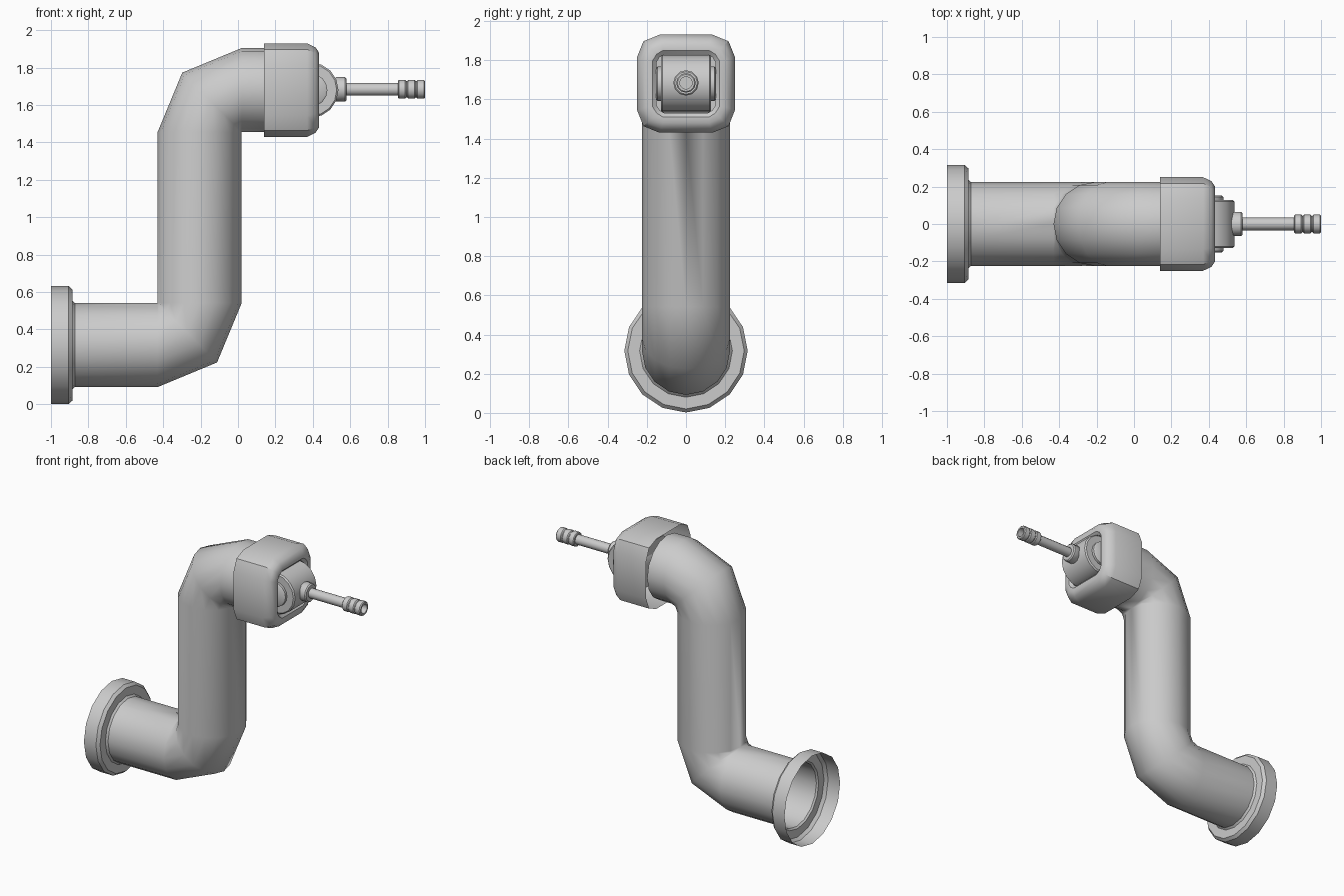
import bpy, bmesh
from math import sin, cos, pi, radians
from mathutils import Vector

if "Cube" in bpy.data.objects:
    bpy.data.objects.remove(bpy.data.objects["Cube"])

HEAD_Z = 1.68
BASE_Z = 0.317
R = 0.225


def loft(name, rings, caps=(False, False), angle=40):
    """Skin a list of equal-length closed rings."""
    bm = bmesh.new()
    rows = [[bm.verts.new(p) for p in ring] for ring in rings]
    n = len(rows[0])
    for a, b in zip(rows, rows[1:]):
        for i in range(n):
            j = (i + 1) % n
            bm.faces.new((a[i], a[j], b[j], b[i]))
    if caps[0]:
        bm.faces.new(rows[0][::-1])
    if caps[1]:
        bm.faces.new(rows[-1])
    bmesh.ops.remove_doubles(bm, verts=bm.verts, dist=0.0005)
    bmesh.ops.recalc_face_normals(bm, faces=bm.faces)
    me = bpy.data.meshes.new(name)
    bm.to_mesh(me)
    bm.free()
    ob = bpy.data.objects.new(name, me)
    bpy.context.collection.objects.link(ob)
    bpy.ops.object.select_all(action='DESELECT')
    ob.select_set(True)
    bpy.context.view_layer.objects.active = ob
    bpy.ops.object.shade_smooth_by_angle(angle=radians(angle))
    return ob


def circle(c, u, v, r, n):
    c, u, v = Vector(c), Vector(u), Vector(v)
    return [c + r * (cos(2 * pi * i / n) * u + sin(2 * pi * i / n) * v) for i in range(n)]


def lathe_x(name, profile, z, n, caps=(False, False), angle=40):
    return loft(name, [circle((x, 0, z), (0, 0, 1), (0, 1, 0), r, n) for x, r in profile], caps, angle)


def lathe_y(name, profile, x, z, n, angle=40):
    return loft(name, [circle((x, y, z), (1, 0, 0), (0, 0, 1), r, n) for y, r in profile],
                (True, True), angle)


# wall flange, open at the back
lathe_x("wall_flange", [(-1, .315), (-.905, .315), (-.885, .297), (-.885, .237), (-.872, R)], BASE_Z, 16)


# bent pipe: each elbow turns about its inner corner
def pipe_ring(x, z, deg):
    a = radians(deg)
    return circle((x, 0, z), (-sin(a), 0, cos(a)), (0, 1, 0), R, 16)


rings = [pipe_ring(-.875, BASE_Z, 0)]
for (px, pz), side, degs in (((-.43, BASE_Z + R), -1, (0, 45, 90)),
                             ((.02, HEAD_Z - R), 1, (90, 45, 0))):
    for d in degs:
        a = radians(d)
        rings.append(pipe_ring(px - side * R * sin(a), pz + side * R * cos(a), d))
rings.append(pipe_ring(.15, HEAD_Z, 0))
loft("bent_pipe", rings, angle=50)


# rounded square head with recessed front
def square_ring(x, s, flat, mid):
    pts = []
    for k in range(4):
        for p, q in ((s, flat), (mid, mid), (flat, s)):
            c, d = cos(k * pi / 2), sin(k * pi / 2)
            pts.append(Vector((x, p * c - q * d, HEAD_Z + p * d + q * c)))
    return pts


head = [(.14, .25, .135, .217), (.37, .25, .135, .217), (.415, .228, .128, .198),
        (.433, .20, .118, .175), (.433, .17, .118, .15), (.415, .15, .11, .135),
        (.26, .15, .11, .135)]
loft("head_housing", [square_ring(*h) for h in head], (False, True), 35)

# pivot drum and side hubs
DX = .39
lathe_y("pivot_drum", [(-.128, .138), (-.12, .147), (.12, .147), (.128, .138)], DX, HEAD_Z, 16)
for s, side in ((-1, "left"), (1, "right")):
    lathe_y("pivot_hub_" + side, [(s * .12, .088), (s * .145, .088), (s * .152, .078)],
            DX, HEAD_Z, 16)

# nozzle collar, tube and ribbed hollow tip
NZ = 1.684
lathe_x("nozzle_collar", [(.50, .045), (.525, .065), (.572, .065), (.58, .058)], NZ, 12, (True, True))
lathe_x("nozzle_tube", [(.57, .034), (.87, .034)], NZ, 12, (True, True))
tip = [(.855, .034), (.855, .044)]
for x0 in (.86, .91, .96):
    tip += [(x0, .05), (x0 + .034, .05), (x0 + .04, .044), (x0 + .044, .044)]
tip[-2:] = [(1.0, .044), (1.0, .032), (.94, .032)]
lathe_x("nozzle_tip", tip, NZ, 12, (False, True))
